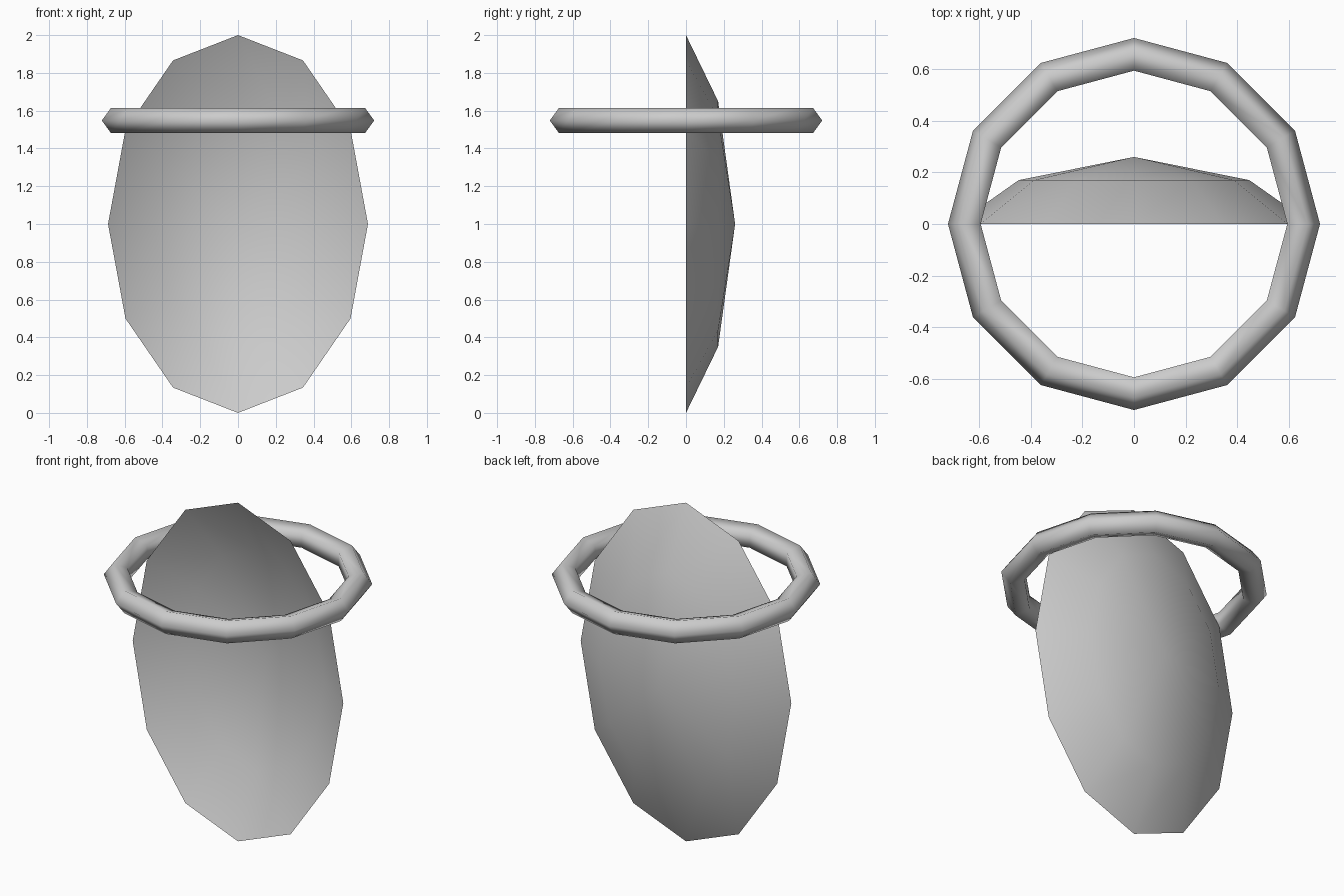
import bpy, bmesh, math

if "Cube" in bpy.data.objects:
    bpy.data.objects.remove(bpy.data.objects["Cube"])

SIDES = 12


def ring(bm, scale, y):
    """12-sided upright ellipse at depth y."""
    return [bm.verts.new((0.688 * scale * math.sin(2 * math.pi * i / SIDES), y,
                          1 + scale * math.cos(2 * math.pi * i / SIDES)))
            for i in range(SIDES)]


# Oval shell: open, shallow dome bulging to the back
bm = bmesh.new()
rim = ring(bm, 1.0, 0.0)
mid = ring(bm, 0.65, 0.17)
apex = bm.verts.new((0, 0.26, 1))
for i in range(SIDES):
    j = (i + 1) % SIDES
    bm.faces.new((rim[i], rim[j], mid[j], mid[i]))
    bm.faces.new((mid[i], mid[j], apex))
bm.normal_update()
if sum(f.normal.y for f in bm.faces) < 0:
    bmesh.ops.reverse_faces(bm, faces=bm.faces[:])
for f in bm.faces:
    f.smooth = True
mesh = bpy.data.meshes.new("oval_shell")
bm.to_mesh(mesh)
bm.free()
bpy.context.collection.objects.link(bpy.data.objects.new("oval_shell", mesh))

# Horizontal band: twelve-sided torus with a five-sided section
bpy.ops.mesh.primitive_torus_add(major_segments=SIDES, minor_segments=5,
                                 major_radius=0.651, minor_radius=0.07,
                                 location=(0, 0, 1.548))
band = bpy.context.object
band.name = "head_band"
bpy.ops.object.shade_smooth()
